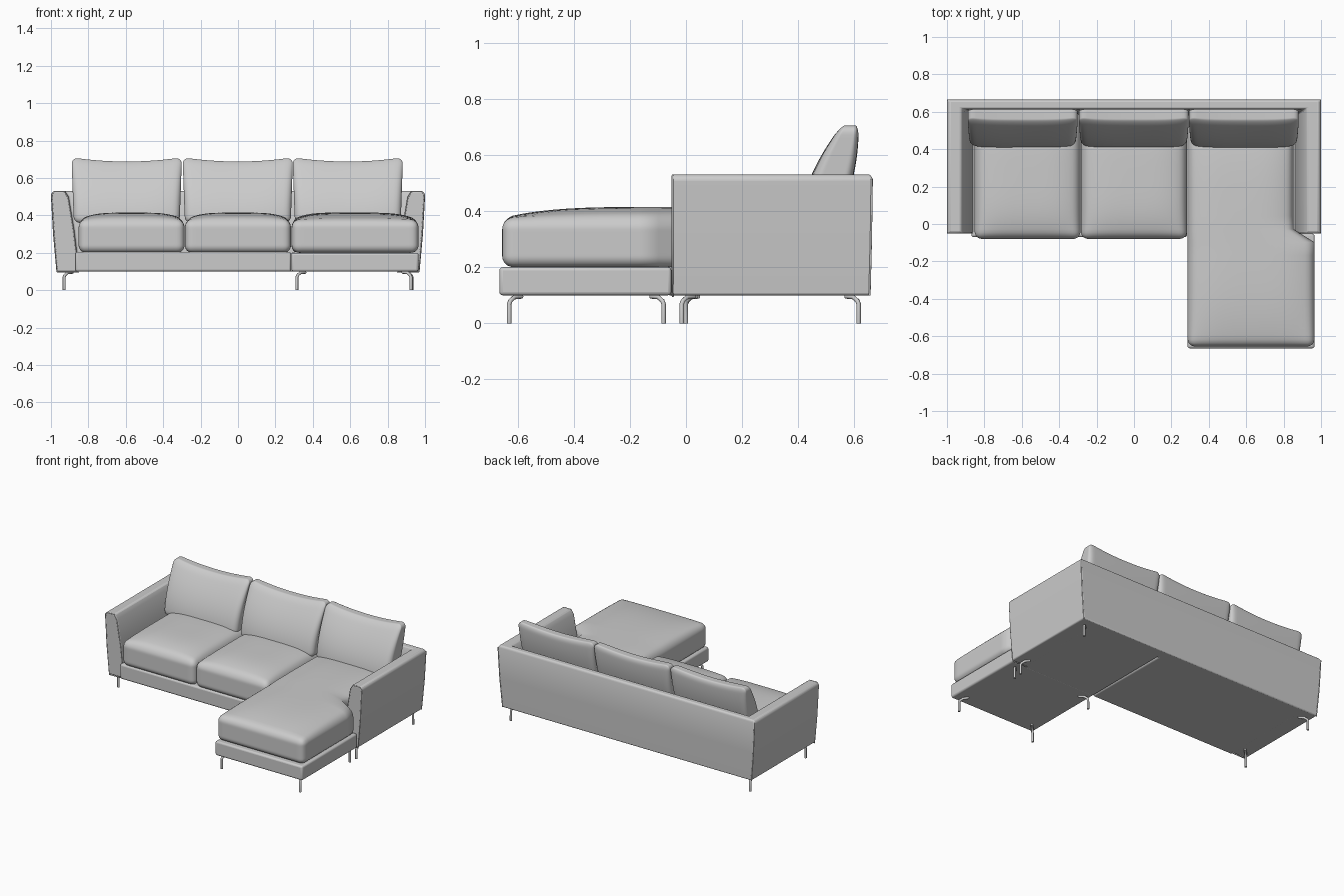
import bpy, bmesh, math
from mathutils import Vector

cube = bpy.data.objects.get("Cube")
if cube:
    bpy.data.objects.remove(cube, do_unlink=True)

grey = bpy.data.materials.new("grey_upholstery")
grey.use_nodes = True
grey.diffuse_color = (0.6, 0.6, 0.6, 1)
grey.node_tree.nodes["Principled BSDF"].inputs["Base Color"].default_value = (0.6, 0.6, 0.6, 1)


def finish(name, data, angle=40):
    ob = bpy.data.objects.new(name, data)
    bpy.context.collection.objects.link(ob)
    data.materials.append(grey)
    if ob.type == 'MESH':
        bpy.ops.object.select_all(action='DESELECT')
        ob.select_set(True)
        bpy.context.view_layer.objects.active = ob
        bpy.ops.object.shade_smooth_by_angle(angle=math.radians(angle))
    return ob


def mesh_from(bm, name):
    bmesh.ops.recalc_face_normals(bm, faces=bm.faces)
    me = bpy.data.meshes.new(name)
    bm.to_mesh(me)
    bm.free()
    return me


def bevel(ob, width):
    mod = ob.modifiers.new("soft_edge", 'BEVEL')
    mod.width, mod.segments, mod.limit_method = width, 3, 'ANGLE'


def box(name, lo, hi, width=0.012):
    lo, hi = Vector(lo), Vector(hi)
    bm = bmesh.new()
    bmesh.ops.create_cube(bm, size=1)
    for v in bm.verts:
        v.co = (lo + hi) / 2 + v.co * (hi - lo)
    bevel(finish(name, mesh_from(bm, name)), width)


def tube(name, points, radius, cyclic=False):
    cu = bpy.data.curves.new(name, 'CURVE')
    cu.dimensions = '3D'
    cu.bevel_depth, cu.bevel_resolution, cu.use_fill_caps = radius, 2, True
    sp = cu.splines.new('POLY')
    sp.points.add(len(points) - 1)
    for p, co in zip(sp.points, points):
        p.co = (*co, 1)
    sp.use_cyclic_u = cyclic
    return finish(name, cu)


def cushion(name, lo, hi, radius, shape):
    """Rounded box; shape(co, u, v, w) bends it, with u, v, w running -1..1."""
    lo, hi = Vector(lo), Vector(hi)
    mid, half = (lo + hi) / 2, (hi - lo) / 2
    bm = bmesh.new()
    bmesh.ops.create_cube(bm, size=2)
    bmesh.ops.subdivide_edges(bm, edges=bm.edges[:], cuts=27, use_grid_fill=True)
    for v in bm.verts:
        p = Vector([math.sin(c * math.pi / 2) * h for c, h in zip(v.co, half)])
        core = Vector([max(radius - h, min(h - radius, c)) for c, h in zip(p, half)])
        d = p - core
        if d.length > 1e-6:
            p = core + d.normalized() * radius
        v.co = shape(mid + p, *[c / h for c, h in zip(p, half)])
    finish(name, mesh_from(bm, name), 80)


# Seat cushions: domed on top, slightly full at the front
def seat_shape(co, u, v, w):
    co.z += 0.04 * max(w, 0) * (1 - u ** 4) * (1 - v ** 4)
    return co


def chaise_shape(co, u, v, w):
    co = seat_shape(co, u, v, w)
    # narrow the rear part so that it fits beside the arm
    t = max(0, min(1, (co.y + 0.10) / 0.07))
    t = t * t * (3 - 2 * t)
    co.x = 0.285 + (co.x - 0.285) * (1 - 0.165 * t)
    return co


cushion("right_seat_cushion", (-0.852, -0.08, 0.2), (-0.286, 0.6, 0.375), 0.04, seat_shape)
cushion("middle_seat_cushion", (-0.284, -0.08, 0.2), (0.283, 0.6, 0.375), 0.04, seat_shape)
cushion("chaise_cushion", (0.287, -0.655, 0.2), (0.965, 0.6, 0.375), 0.04, chaise_shape)


# Back cushions: wedge section leaning backwards, sagging top edge
def back_shape(co, u, v, w):
    t = (w + 1) / 2
    front = 0.405 + 0.14 * t ** 1.8 + 0.015 * u ** 4
    rear = 0.54 + 0.075 * (1 - (1 - t) ** 2)
    co.y = front + (rear - front) * (v + 1) / 2
    co.z -= 0.022 * (1 - u * u) * t
    co.x += 0.012 * u * (t - 1)
    return co


for side, x in (("right", -0.594), ("middle", 0), ("left", 0.588)):
    cushion(side + "_back_cushion", (x - 0.296, 0.42, 0.36), (x + 0.294, 0.59, 0.71), 0.035, back_shape)

# Arms and backrest: one mitred sweep; each row is inset in x, inset in y, height
section = [(0.03, 0.008, 0.1), (0.012, 0.003, 0.3), (0, 0, 0.515), (0.012, 0.008, 0.53),
           (0.075, 0.045, 0.53), (0.095, 0.055, 0.5), (0.125, 0.075, 0.32), (0.15, 0.09, 0.1)]
FRONT, REAR = -0.05, 0.665
bm = bmesh.new()
rings = []
for sx, at_front in ((-1, True), (-1, False), (1, False), (1, True)):
    rings.append([bm.verts.new((sx * (1 - ix), FRONT if at_front else REAR - iy, z))
                  for ix, iy, z in section])
n = len(section)
for a, b in zip(rings, rings[1:]):
    for i in range(n):
        j = (i + 1) % n
        bm.faces.new((a[i], a[j], b[j], b[i]))
bm.faces.new(rings[0])
bm.faces.new(rings[-1])
bevel(finish("arms_and_backrest", mesh_from(bm, "arms_and_backrest")), 0.008)

# Piping round the arm fronts and along the mitred corners
for side, sx in (("right", -1), ("left", 1)):
    tube(side + "_arm_piping", [(sx * (1 - ix - (0.004 if i < 4 else -0.004)), FRONT + 0.003, z - 0.003)
                                for i, (ix, iy, z) in enumerate(section)], 0.004, True)
    tube(side + "_corner_piping", [(sx * (0.997 - ix), REAR - 0.003 - iy, z)
                                   for ix, iy, z in section[:3]], 0.004)

# Upholstered base
box("sofa_base", (-0.87, -0.07, 0.1), (0.284, 0.62, 0.205))
box("chaise_base_rear", (0.286, -0.07, 0.1), (0.87, 0.62, 0.205))
box("chaise_base_front", (0.286, -0.665, 0.1), (0.965, -0.052, 0.2))

# Bent metal legs: foot position and inward direction
legs = {"sofa_front_right": (-0.93, 0.0, 1, 1), "sofa_front_left": (0.93, -0.015, -1, 1),
        "sofa_rear_right": (-0.93, 0.615, 1, -1), "sofa_rear_left": (0.93, 0.615, -1, -1),
        "chaise_front_right": (0.315, -0.63, 1, 1), "chaise_front_left": (0.925, -0.63, -1, 1),
        "chaise_rear_right": (0.315, -0.08, 1, -1), "chaise_rear_left": (0.925, -0.08, -1, -1)}
for name, (x, y, dx, dy) in legs.items():
    path = ((0, 0), (0, 0.07), (0.004, 0.08), (0.018, 0.093), (0.045, 0.096))
    tube(name + "_leg", [(x + dx * s, y + dy * s, z) for s, z in path], 0.008)
